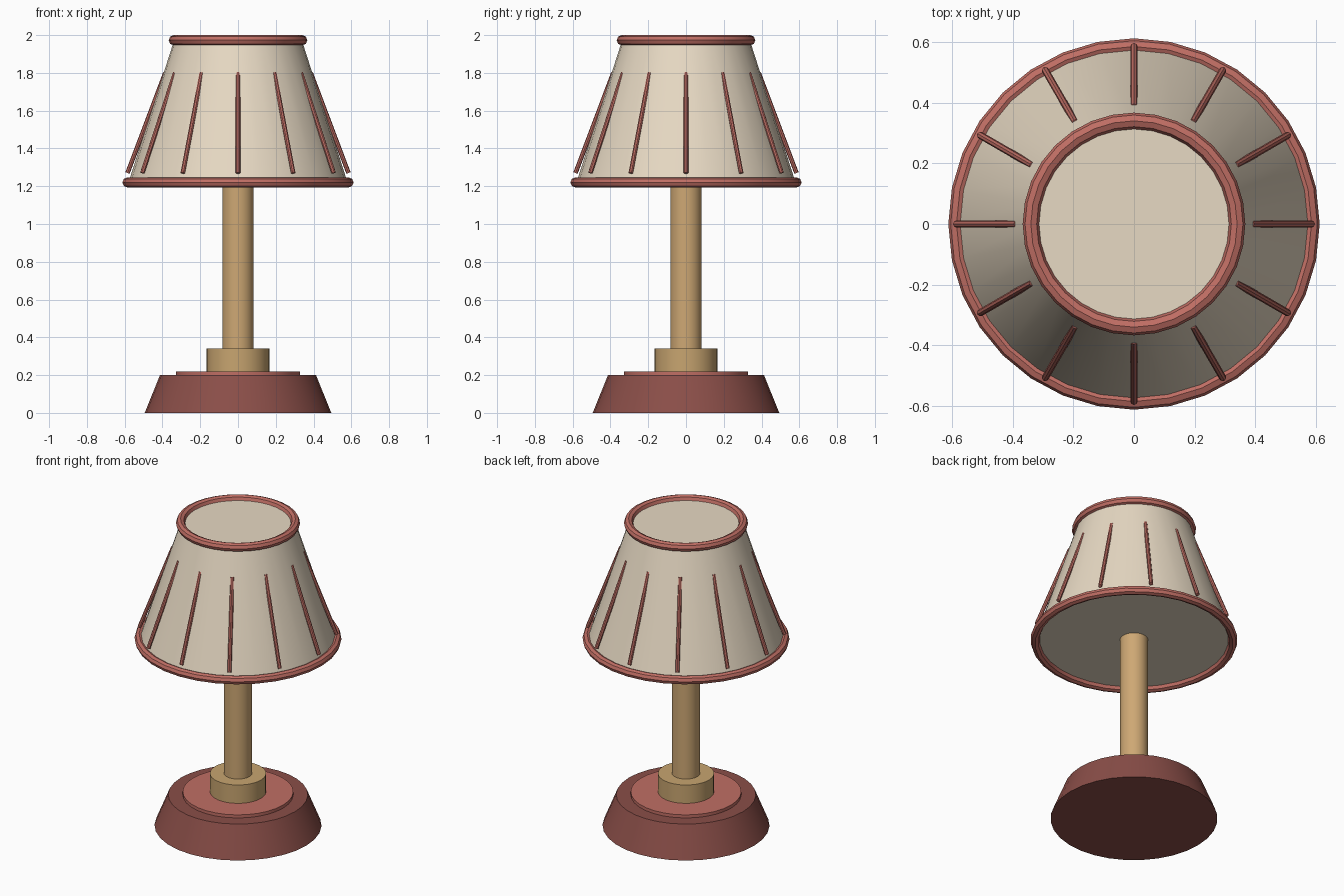
import bpy
from math import radians, cos, sin, pi
from mathutils import Vector

cube = bpy.data.objects.get("Cube")
if cube:
    bpy.data.objects.remove(cube, do_unlink=True)


def srgb(r, g, b):
    return tuple((c / 255 / 12.92) if c < 11 else ((c / 255 + 0.055) / 1.055) ** 2.4
                 for c in (r, g, b)) + (1.0,)


def material(name, colour):
    mat = bpy.data.materials.new(name)
    mat.use_nodes = True
    mat.diffuse_color = colour
    mat.node_tree.nodes["Principled BSDF"].inputs["Base Color"].default_value = colour
    return mat


cream = material("cream fabric", srgb(232, 218, 196))
wood = material("light wood", srgb(206, 168, 116))
collar_wood = material("collar wood", srgb(200, 165, 112))
trim_red = material("trim red", srgb(192, 110, 100))
base_red = material("base red", srgb(138, 78, 72))


def finish(name, mat):
    obj = bpy.context.object
    obj.name = name
    obj.data.materials.append(mat)
    bpy.ops.object.shade_smooth_by_angle(angle=radians(30))
    return obj


def frustum(name, mat, r1, r2, z1, z2, sides=32):
    bpy.ops.mesh.primitive_cone_add(vertices=sides, radius1=r1, radius2=r2,
                                    depth=z2 - z1, location=(0, 0, (z1 + z2) / 2))
    return finish(name, mat)


def ring(name, mat, radius, thickness, z):
    bpy.ops.mesh.primitive_torus_add(major_radius=radius, minor_radius=thickness,
                                     major_segments=32, minor_segments=8,
                                     location=(0, 0, z))
    return finish(name, mat)


def rod(name, mat, start, end, radius):
    axis = end - start
    bpy.ops.mesh.primitive_cylinder_add(vertices=8, radius=radius, depth=axis.length,
                                        location=(start + end) / 2,
                                        rotation=axis.to_track_quat("Z", "Y").to_euler())
    return finish(name, mat)


# Foot and stem
frustum("base", base_red, 0.494, 0.413, 0, 0.2)
frustum("base_plate", trim_red, 0.327, 0.327, 0.18, 0.22)
frustum("stem_collar", collar_wood, 0.166, 0.166, 0.2, 0.34)
frustum("stem", wood, 0.083, 0.083, 0.3, 1.3)

# Closed shade with rolled rims
frustum("shade", cream, 0.58, 0.338, 1.22, 1.973)
ring("shade_lower_rim", trim_red, 0.585, 0.027, 1.22)
ring("shade_upper_rim", trim_red, 0.34, 0.027, 1.973)

# Ribs sinking into the shade at their upper ends
for i in range(12):
    a = i * pi / 6
    out = Vector((cos(a), sin(a), 0))
    up = Vector((0, 0, 1))
    rod(f"shade_rib_{i + 1}", trim_red, out * 0.585 + up * 1.27,
        out * 0.385 + up * 1.8, 0.012)
